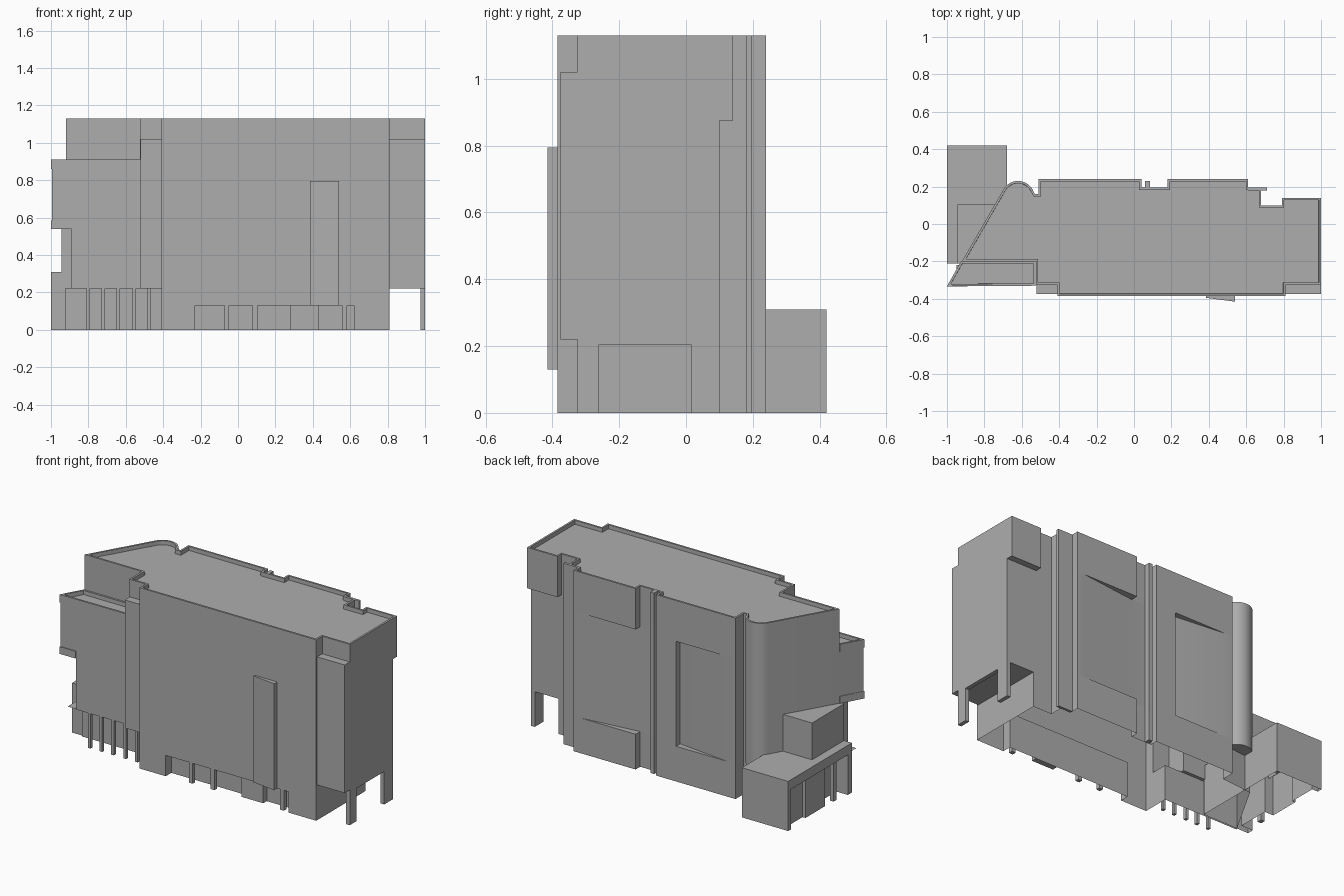
import bpy
import bmesh
from math import cos, sin, radians

cube = bpy.data.objects.get("Cube")
if cube:
    bpy.data.objects.remove(cube, do_unlink=True)

GREY = (0.42, 0.42, 0.42, 1)
concrete = bpy.data.materials.new("plain_grey")
concrete.use_nodes = True
concrete.diffuse_color = GREY
concrete.node_tree.nodes["Principled BSDF"].inputs["Base Color"].default_value = GREY

ROOF, SOFFIT, STEP = 1.13, 0.22, 0.875


def finish(name, bm):
    mesh = bpy.data.meshes.new(name)
    bm.to_mesh(mesh)
    bm.free()
    mesh.materials.append(concrete)
    obj = bpy.data.objects.new(name, mesh)
    bpy.context.collection.objects.link(obj)
    return obj


def ccw(points):
    area = sum(a[0] * b[1] - b[0] * a[1] for a, b in zip(points, points[1:] + points[:1]))
    return points if area > 0 else points[::-1]


def prism(name, points, z0, z1, bottom=True, top=True, parapet=0):
    """Extrude a plan outline; optionally leave ends open or sink the roof."""
    points = ccw(points)
    bm = bmesh.new()
    low = [bm.verts.new((x, y, z0)) for x, y in points]
    high = [bm.verts.new((x, y, z1)) for x, y in points]
    n = len(points)
    for i in range(n):
        j = (i + 1) % n
        bm.faces.new((low[i], low[j], high[j], high[i]))
    if bottom:
        bm.faces.new(low[::-1])
    if top:
        roof = bm.faces.new(high)
        if parapet:
            bm.normal_update()
            bmesh.ops.inset_region(bm, faces=[roof], thickness=0.012, use_even_offset=True)
            bmesh.ops.inset_region(bm, faces=[roof], thickness=0.0005, depth=-parapet,
                                   use_even_offset=True)
    return finish(name, bm)


def rect(x0, x1, y0, y1):
    return [(x0, y0), (x1, y0), (x1, y1), (x0, y1)]


def box(name, x0, x1, y0, y1, z0, z1, **ends):
    return prism(name, rect(x0, x1, y0, y1), z0, z1, **ends)


def plate(name, points, z, up=False):
    points = ccw(points)
    bm = bmesh.new()
    bm.faces.new([bm.verts.new((x, y, z)) for x, y in (points if up else points[::-1])])
    return finish(name, bm)


# Plan outline pieces
turret = [(-0.62 + 0.09 * cos(radians(a)), 0.14 + 0.09 * sin(radians(a)))
          for a in range(150, 10, -10)]
turret += [(-0.53, 0.16), (-0.51, 0.16)]
front = [(0.81, -0.325), (0.81, -0.385), (-0.41, -0.385), (-0.41, -0.325),
         (-0.525, -0.325), (-0.525, -0.2), (-0.92, -0.2)]
bay_gap = [(0.04, 0.24), (0.04, 0.195), (0.18, 0.195)]
notch = [(0.61, 0.24), (0.61, 0.195), (0.68, 0.195), (0.68, 0.10)]
wedge_a = [(-0.45, 0.24), (-0.10, 0.20), (-0.10, 0.24)]
wedge_b = [(0.18, 0.195), (0.56, 0.24), (0.18, 0.24)]

# Main tower: middle storeys with slanted wall panels, then the crown with parapet
middle = turret + [(-0.51, 0.24)] + wedge_a + bay_gap + wedge_b[1:2] + notch
middle += [(1, 0.10), (1, -0.325)] + front
crown = turret + [(-0.51, 0.24)] + bay_gap + [(0.18, 0.24)] + notch
crown += [(0.79, 0.10), (0.79, 0.14), (1, 0.14), (1, -0.325)] + front
towers = [prism("tower_middle", middle, SOFFIT, STEP, bottom=False, top=False),
          prism("tower_crown", crown, STEP, ROOF, bottom=False, parapet=0.025)]
for obj in towers:
    bpy.context.view_layer.objects.active = obj
    obj.select_set(True)
bpy.ops.object.shade_smooth_by_angle(angle=radians(30))
bpy.ops.object.select_all(action='DESELECT')

# Ends of the slanted panels, overhang and undersides
for name, wedge in (("west_panel", wedge_a), ("east_panel", wedge_b)):
    plate(name + "_head", wedge, STEP)
    plate(name + "_sill", wedge, SOFFIT, up=True)
plate("crown_overhang", rect(0.79, 1, 0.10, 0.14), STEP)
plate("passage_soffit", rect(0.81, 1, -0.325, 0.10), SOFFIT)
plate("turret_soffit", turret + [(-0.72, 0.14)], SOFFIT)
plate("arcade_soffit", rect(-0.95, -0.41, -0.325, -0.22), SOFFIT)

# Ground storey, open beneath, with a shallow shopfront recess
base = [(-0.925, -0.22), (-0.41, -0.22), (-0.41, -0.385), (-0.23, -0.385), (-0.23, -0.33),
        (0.62, -0.33), (0.62, -0.385), (0.81, -0.385), (0.81, 0.10)]
base += notch[::-1] + [(0.18, 0.24)] + bay_gap[::-1] + [(-0.51, 0.24), (-0.51, 0.16), (-0.72, 0.14)]
prism("ground_storey", base, 0, SOFFIT, bottom=False, top=False)
box("shopfront_lintel", -0.23, 0.62, -0.385, -0.33, 0.13, SOFFIT, top=False)
box("shopfront_block", 0.28, 0.43, -0.365, -0.33, 0, 0.13)

# Thin columns under the overhangs
for x in (-0.80, -0.72, -0.64, -0.555, -0.475):
    box("arcade_column", x - 0.009, x + 0.009, -0.325, -0.305, 0, SOFFIT)
for x in (-0.06, 0.09, 0.57):
    box("shopfront_column", x - 0.013, x + 0.013, -0.38, -0.355, 0, 0.13)

# Piers of the end passage
for y0, y1 in ((-0.325, -0.26), (0.015, 0.10)):
    box("passage_pier", 0.975, 1, y0, y1, 0, SOFFIT)
box("passage_header", 0.975, 1, -0.26, 0.015, 0.205, SOFFIT)

# Shallow projecting bays and the angled fin on the front
box("east_front_bay", 0.81, 1, -0.375, -0.325, SOFFIT, 1.02)
box("west_front_bay", -0.52, -0.41, -0.375, -0.325, SOFFIT, 1.02)
prism("angled_fin", [(0.385, -0.38), (0.385, -0.395), (0.54, -0.415), (0.54, -0.38)], 0.13, 0.795)

# Vertical strips on the back
box("back_strip", 0.06, 0.085, 0.195, 0.23, 0, ROOF)
box("back_flange", 0.61, 0.71, 0.18, 0.196, 0, ROOF)

# Pointed side wing with its terrace
wing = [(-0.995, -0.33), (-0.525, -0.33), (-0.525, -0.2), (-0.92, -0.2)]
prism("wing_upper", wing, 0.54, 0.86, top=False)
prism("wing_terrace", [(-1, -0.333)] + wing[1:3] + [(-0.925, -0.2)], 0.86, 0.91, parapet=0.025)
prism("wing_ledge", [(-1, -0.335), (-0.89, -0.335), (-0.89, -0.2), (-0.925, -0.2)], 0.54, 0.585)
box("wing_lower", -0.89, -0.525, -0.33, -0.2, SOFFIT, 0.54)

# Stepped annex at the back corner, with openings along its outer side
box("annex_upper", -0.945, -0.74, -0.21, 0.105, SOFFIT, 0.54, bottom=False)
annex = [(-0.68, 0.42), (-1, 0.42), (-1, 0.39), (-0.96, 0.39), (-0.96, 0.22), (-0.98, 0.22),
         (-0.98, 0.03), (-0.92, 0.03), (-0.92, -0.17), (-1, -0.17), (-1, -0.21), (-0.68, -0.21)]
prism("annex_walls", annex, 0, 0.25, bottom=False, top=False)
box("annex_roof", -1, -0.68, -0.21, 0.42, 0.25, 0.31, bottom=False)
plate("annex_soffit", rect(-1, -0.92, -0.21, 0.42), 0.25)
box("annex_post", -0.985, -0.96, -0.08, -0.05, 0, 0.25)
